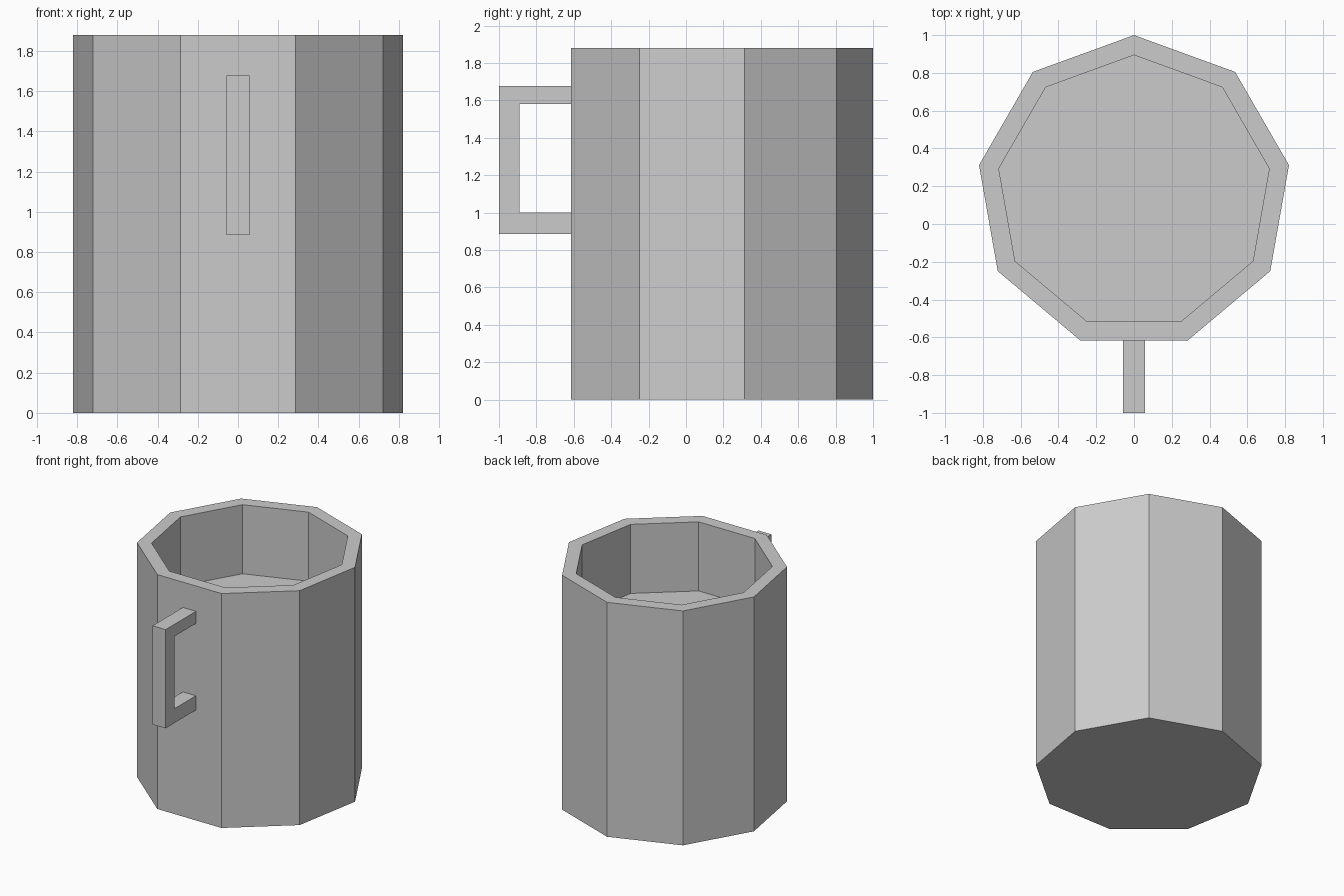
import bpy, bmesh
from math import sin, cos, tau

if "Cube" in bpy.data.objects:
    bpy.data.objects.remove(bpy.data.objects["Cube"])

SIDES, CENTRE_Y = 9, 0.167


def finish(bm, name):
    bmesh.ops.recalc_face_normals(bm, faces=bm.faces)
    mesh = bpy.data.meshes.new(name)
    bm.to_mesh(mesh)
    bm.free()
    obj = bpy.data.objects.new(name, mesh)
    bpy.context.collection.objects.link(obj)
    return obj


def ring(bm, radius, z):
    return [bm.verts.new((radius * sin(tau * i / SIDES),
                          CENTRE_Y + radius * cos(tau * i / SIDES), z))
            for i in range(SIDES)]


# Mug body: nine-sided outer wall, flat rim, inner wall and raised inner surface
bm = bmesh.new()
rings = [ring(bm, r, z) for r, z in
         ((0.833, 0), (0.833, 1.88), (0.727, 1.88), (0.727, 1.326))]
for a, b in zip(rings, rings[1:]):
    for i in range(SIDES):
        j = (i + 1) % SIDES
        bm.faces.new((a[i], a[j], b[j], b[i]))
bm.faces.new(rings[0])
bm.faces.new(rings[-1])
finish(bm, "mug_body")

# Handle: C-shaped side profile extruded across x, ends sunk into the wall
profile = [(-0.6, 0.885), (-1, 0.885), (-1, 1.677), (-0.6, 1.677),
           (-0.6, 1.58), (-0.89, 1.58), (-0.89, 1.0), (-0.6, 1.0)]
bm = bmesh.new()
face = bm.faces.new([bm.verts.new((-0.058, y, z)) for y, z in profile])
side = bmesh.ops.extrude_face_region(bm, geom=[face])["geom"]
bmesh.ops.translate(bm, vec=(0.116, 0, 0),
                    verts=[g for g in side if isinstance(g, bmesh.types.BMVert)])
finish(bm, "handle")
